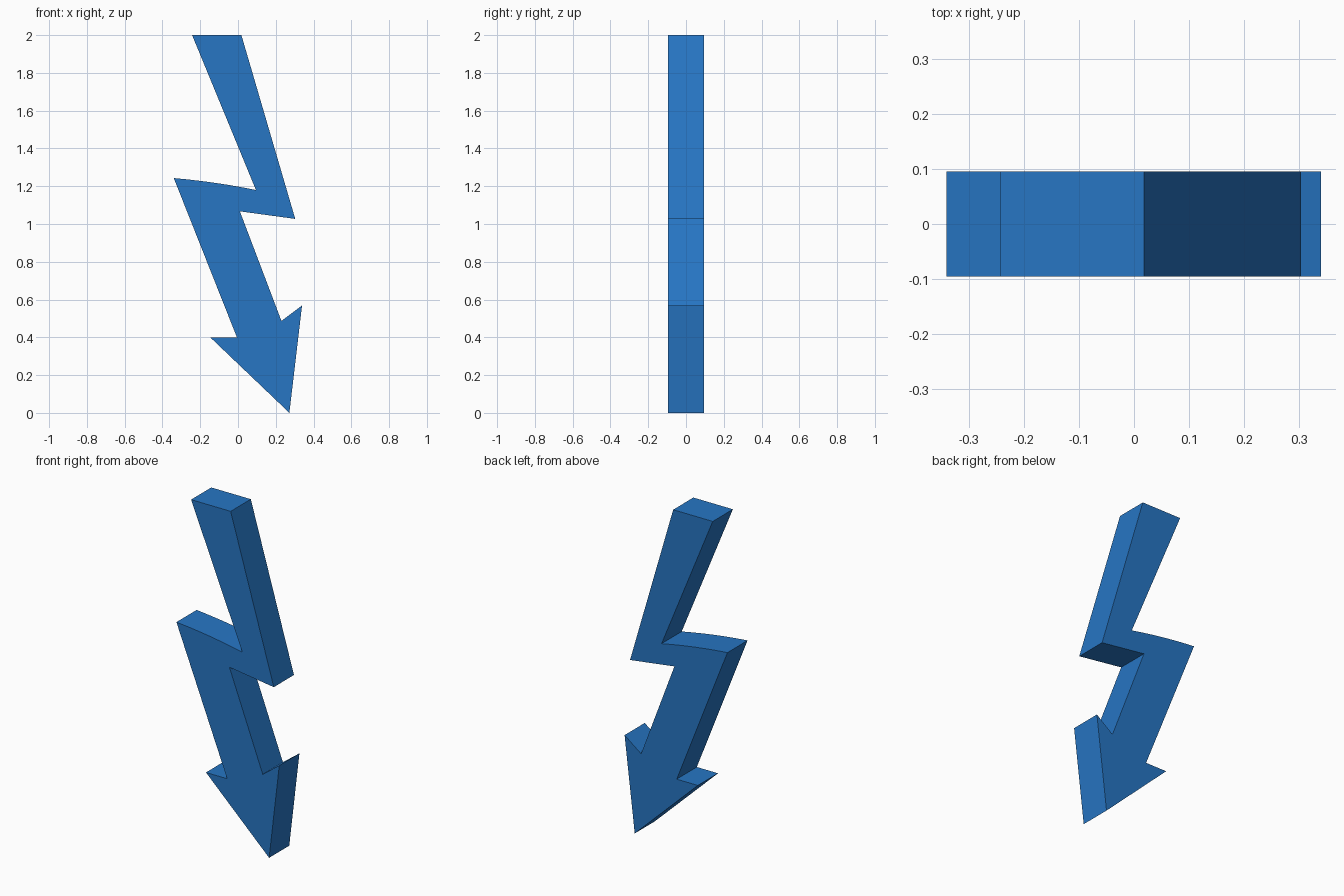
import bpy, bmesh
from mathutils import Vector

if "Cube" in bpy.data.objects:
    bpy.data.objects.remove(bpy.data.objects["Cube"])

HALF_DEPTH = 0.095

# Gently bowed upper edge of the lower stroke (quadratic curve)
start, ctrl, end = Vector((-0.34, 1.243)), Vector((-0.12, 1.224)), Vector((0.095, 1.18))
STEPS = 6
bowed = []
for i in range(STEPS + 1):
    t = i / STEPS
    bowed.append(tuple(start * (1 - t) ** 2 + ctrl * 2 * t * (1 - t) + end * t * t))

# Bolt outline in x, z: upper stroke, lower stroke, arrowhead
outline = [
    (-0.243, 2.0), (0.018, 2.0), (0.303, 1.027), (0.01, 1.067),
    (0.23, 0.487), (0.339, 0.569), (0.272, 0.0),
    (-0.145, 0.398), (-0.005, 0.398),
] + bowed

# Extrude the outline through its thickness
bm = bmesh.new()
face = bm.faces.new([bm.verts.new((x, -HALF_DEPTH, z)) for x, z in outline])
extruded = bmesh.ops.extrude_face_region(bm, geom=[face], use_keep_orig=True)
moved = [g for g in extruded["geom"] if isinstance(g, bmesh.types.BMVert)]
bmesh.ops.translate(bm, verts=moved, vec=(0, 2 * HALF_DEPTH, 0))
bmesh.ops.recalc_face_normals(bm, faces=bm.faces)

mesh = bpy.data.meshes.new("lightning_arrow")
bm.to_mesh(mesh)
bm.free()
bolt = bpy.data.objects.new("lightning_arrow", mesh)
bpy.context.collection.objects.link(bolt)

# Blue colour
blue = bpy.data.materials.new("blue")
blue.diffuse_color = (0.02, 0.18, 0.55, 1)
blue.use_nodes = True
blue.node_tree.nodes["Principled BSDF"].inputs["Base Color"].default_value = blue.diffuse_color
mesh.materials.append(blue)
